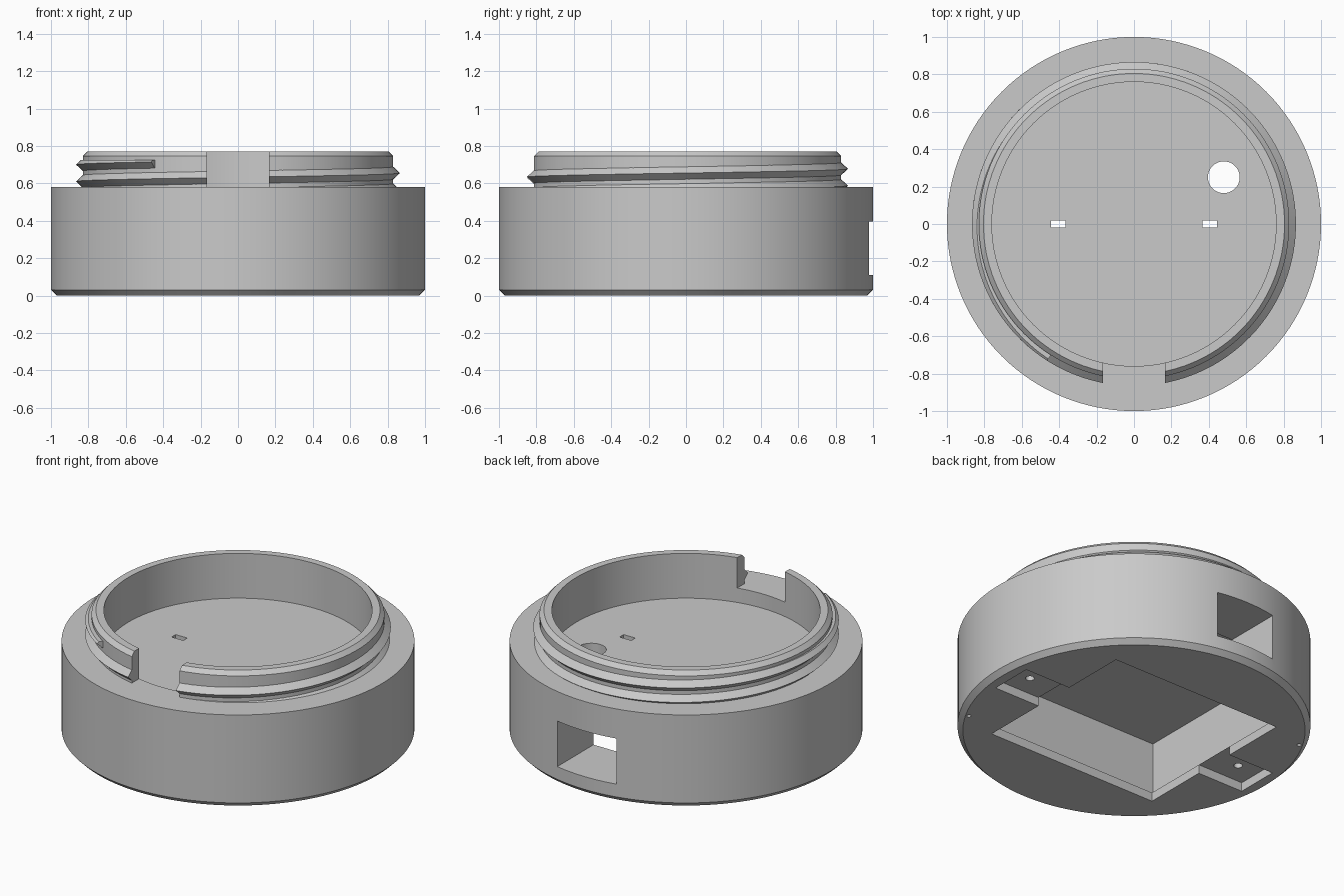
import bpy
import bmesh
from math import pi, cos, sin, radians
from mathutils import Matrix, Vector

if "Cube" in bpy.data.objects:
    bpy.data.objects.remove(bpy.data.objects["Cube"])

grey = bpy.data.materials.new("plain_grey")
grey.use_nodes = True
colour = (0.59, 0.59, 0.59, 1)
grey.diffuse_color = colour
grey.node_tree.nodes["Principled BSDF"].inputs["Base Color"].default_value = colour

SEGMENTS = 128


def make_object(name, bm):
    bmesh.ops.recalc_face_normals(bm, faces=bm.faces)
    mesh = bpy.data.meshes.new(name)
    bm.to_mesh(mesh)
    bm.free()
    mesh.materials.append(grey)
    obj = bpy.data.objects.new(name, mesh)
    bpy.context.collection.objects.link(obj)
    return obj


def lathe(name, profile):
    bm = bmesh.new()
    verts = [bm.verts.new((r, 0, z)) for r, z in profile]
    edges = [bm.edges.new(pair) for pair in zip(verts, verts[1:])]
    bmesh.ops.spin(bm, geom=verts + edges, cent=(0, 0, 0), axis=(0, 0, 1),
                   angle=2 * pi, steps=SEGMENTS)
    bmesh.ops.remove_doubles(bm, verts=bm.verts, dist=1e-5)
    return make_object(name, bm)


def box(low, high):
    low, high = Vector(low), Vector(high)
    bm = bmesh.new()
    matrix = Matrix.Translation((low + high) / 2) @ Matrix.Diagonal((*(high - low), 1))
    bmesh.ops.create_cube(bm, size=1, matrix=matrix)
    return make_object("box_cutter", bm)


def rod(x, y, z0, z1, radius, sides=32):
    bm = bmesh.new()
    bmesh.ops.create_cone(bm, cap_ends=True, segments=sides, radius1=radius,
                          radius2=radius, depth=z1 - z0,
                          matrix=Matrix.Translation((x, y, (z0 + z1) / 2)))
    return make_object("rod_cutter", bm)


def cut(obj, cutter):
    cutter.hide_render = True
    mod = obj.modifiers.new("cut", "BOOLEAN")
    mod.operation = "DIFFERENCE"
    mod.solver = "EXACT"
    mod.object = cutter
    bpy.ops.object.select_all(action="DESELECT")
    bpy.context.view_layer.objects.active = obj
    obj.select_set(True)
    bpy.ops.object.modifier_apply(modifier=mod.name)
    bpy.data.objects.remove(cutter)


def helix_ridge(name, root, peak, half_width, z_mid, pitch, start, end):
    # Triangular ridge swept along a helix, start and end counted in turns
    bm = bmesh.new()
    steps = int((end - start) * SEGMENTS)
    rings = []
    for i in range(steps + 1):
        turn = start + (end - start) * i / steps
        angle, z = 2 * pi * turn, z_mid + pitch * turn
        section = ((root, -half_width), (peak, 0), (root, half_width))
        rings.append([bm.verts.new((r * cos(angle), r * sin(angle), z + dz))
                      for r, dz in section])
    for a, b in zip(rings, rings[1:]):
        for k in range(3):
            j = (k + 1) % 3
            bm.faces.new((a[k], a[j], b[j], b[k]))
    bm.faces.new(rings[0])
    bm.faces.new(rings[-1])
    return make_object(name, bm)


def notch():
    return box((-0.165, -1.1, 0.58), (0.165, -0.6, 0.9))


# Round housing with chamfered base, raised collar and recessed floor
housing = lathe("housing", [(0, 0), (0.97, 0), (1, 0.03), (1, 0.58), (0.83, 0.58),
                            (0.83, 0.745), (0.805, 0.77), (0.76, 0.77),
                            (0.76, 0.49), (0, 0.49)])

# Gap in the collar
cut(housing, notch())

# Underside compartment, wider above its lip, and the rear window
cut(housing, box((-0.66, -0.62, 0.055), (0.66, 0.62, 0.43)))
cut(housing, box((-0.593, -0.548, -0.1), (0.593, 0.548, 0.2)))
cut(housing, box((-0.205, 0.6, 0.11), (0.205, 1.2, 0.395)))

# Round cable hole in the floor
cut(housing, rod(0.48, 0.25, 0.3, 0.6, 0.085, 48))

for side in (-1, 1):
    # Floor slot, screw tab recess and blind screw hole
    x = side * 0.405
    cut(housing, box((x - 0.04, -0.02, 0.3), (x + 0.04, 0.02, 0.6)))
    inner, outer = sorted((side * 0.57, side * 0.91))
    cut(housing, box((inner, -0.135, -0.1), (outer, 0.135, 0.055)))
    cut(housing, rod(side * 0.77, 0, 0.03, 0.25, 0.025, 24))
    # Small dimple near the rim of the base
    angle = radians(-30)
    cut(housing, rod(side * 0.95 * cos(angle), side * 0.95 * sin(angle),
                     -0.05, 0.02, 0.012, 16))

# Screw thread around the collar, interrupted by the gap
thread = helix_ridge("collar_thread", 0.825, 0.866, 0.038, 0.655, 0.09, -1.2, 0.66)
cut(thread, notch())
# Thread crest trimmed level below the collar chamfer
cut(thread, box((-1, -1, 0.725), (1, 1, 0.9)))

for obj in (housing, thread):
    bpy.ops.object.select_all(action="DESELECT")
    obj.select_set(True)
    bpy.context.view_layer.objects.active = obj
    bpy.ops.object.shade_smooth_by_angle(angle=radians(25))
